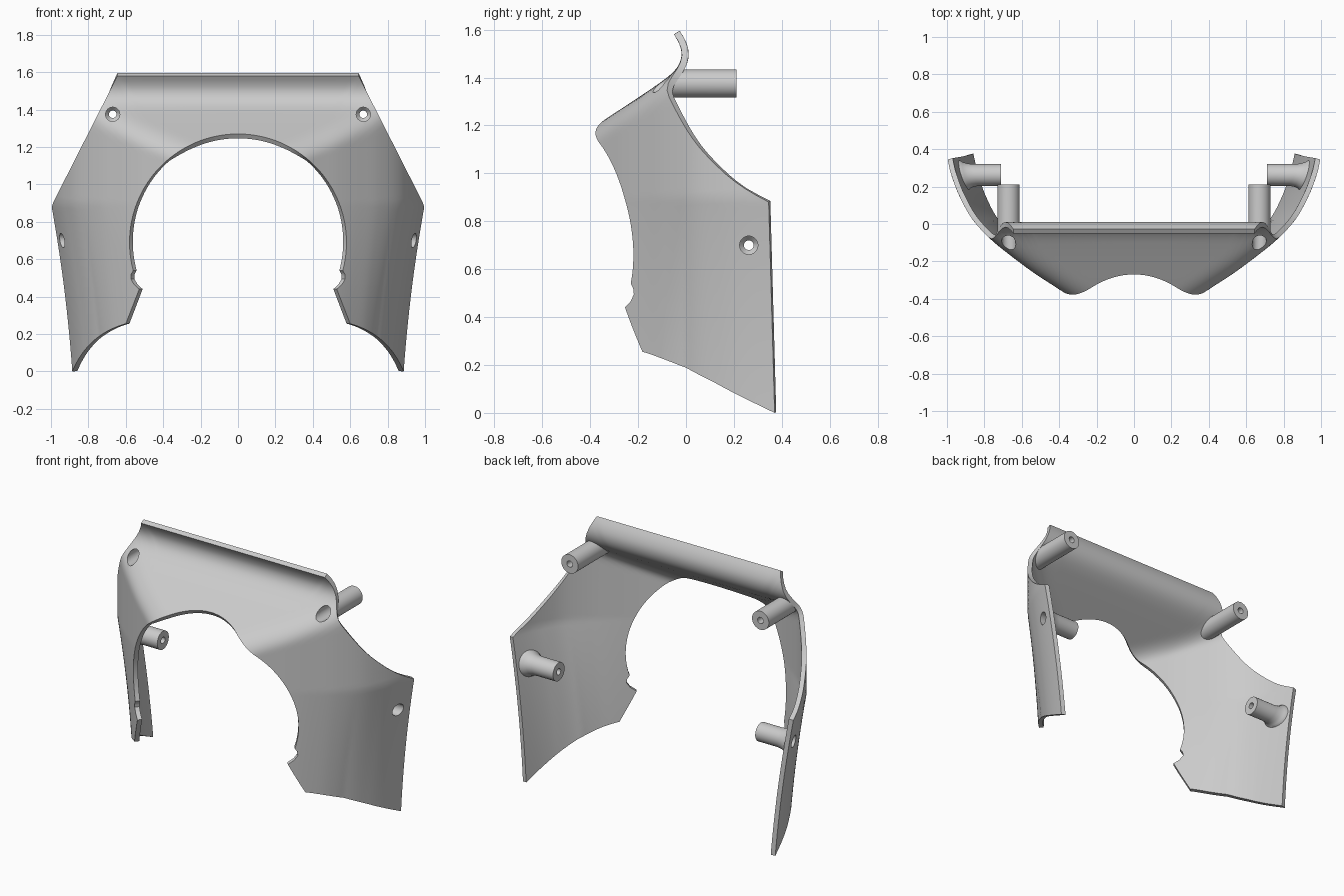
import bpy, bmesh, math

if "Cube" in bpy.data.objects:
    bpy.data.objects.remove(bpy.data.objects["Cube"])

THICK = 0.028
# side wall plan profile (y, x) and upper hood profile (z, y)
WALL = [(-.6, 0), (-.408, .31), (-.33, .43), (-.265, .53), (-.165, .665), (-.09, .757),
        (.017, .858), (.142, .93), (.23, .966), (.346, 1.0), (.48, 1.03)]
HOOD = [(-.2, -2.43), (1.2, -.375), (1.37, -.12), (1.40, -.078), (1.43, -.045), (1.46, -.025),
        (1.50, -.017), (1.54, -.027), (1.60, -.063)]


def curve(pts, t):
    """Smooth Hermite interpolation through the points."""
    n = len(pts)
    t = min(max(t, pts[0][0]), pts[-1][0])
    k = 0
    while k < n - 2 and t > pts[k + 1][0]:
        k += 1
    sec = lambda i: (pts[i + 1][1] - pts[i][1]) / (pts[i + 1][0] - pts[i][0])
    slope = lambda i: (sec(max(i - 1, 0)) + sec(min(i, n - 2))) / 2
    (t0, v0), (t1, v1) = pts[k], pts[k + 1]
    w = t1 - t0
    u = (t - t0) / w
    return (v0 * (2*u**3 - 3*u*u + 1) + v1 * (3*u*u - 2*u**3)
            + slope(k) * w * (u**3 - 2*u*u + u) + slope(k + 1) * w * (u**3 - u*u))


def wall_x(y, z):
    d = max(.9 - z, 0)
    w = min(max((y + .33) / .33, 0), 1)
    return curve(WALL, y) - (.19 * d - .063 * d * d) * w


def surf_y(x, z):
    x = abs(x)
    lo, hi = -.6, .48
    for _ in range(26):
        mid = (lo + hi) / 2
        if wall_x(mid, z) < x:
            lo = mid
        else:
            hi = mid
    a, b, k = lo, curve(HOOD, z), .12
    h = max(k - abs(a - b), 0) / k
    return max(a, b) + h * h * k / 4


def along(pts, n):
    """n points along a polyline, without the last one."""
    out = []
    for i in range(n):
        u = i / n * (len(pts) - 1)
        k = int(u)
        f = u - k
        out.append(tuple(p + (q - p) * f for p, q in zip(pts[k], pts[k + 1])))
    return out


def arc(a0, a1, n):
    return [(.58 * math.cos(math.radians(a0 + (a1 - a0) * i / n)),
             .69 + .58 * math.sin(math.radians(a0 + (a1 - a0) * i / n))) for i in range(n)]


def side_edge(z):
    return wall_x(.37 - .025 * z / .88, z), z


def finish(ob, cutter):
    m = ob.modifiers.new("holes", 'BOOLEAN')
    m.operation, m.solver, m.object = 'DIFFERENCE', 'EXACT', cutter
    bpy.context.view_layer.objects.active = ob
    for o in bpy.context.view_layer.objects:
        o.select_set(o == ob)
    for mod in list(ob.modifiers):
        bpy.ops.object.modifier_apply(modifier=mod.name)
    bpy.ops.object.shade_smooth_by_angle(angle=math.radians(35))


def to_object(bm, name):
    me = bpy.data.meshes.new(name)
    bm.to_mesh(me)
    bm.free()
    ob = bpy.data.objects.new(name, me)
    bpy.context.collection.objects.link(ob)
    return ob


def lathe(bm, rings, place, n=40):
    """Closed tube from rings of (radius, distance); place maps to space."""
    rows = [[bm.verts.new(place(r * math.cos(2 * math.pi * i / n),
                                r * math.sin(2 * math.pi * i / n), d)) for i in range(n)]
            for r, d in rings]
    faces = [bm.faces.new(rows[0]), bm.faces.new(rows[-1][::-1])]
    for p, q in zip(rows, rows[1:]):
        for i in range(n):
            j = (i + 1) % n
            faces.append(bm.faces.new((p[i], q[i], q[j], p[j])))
    bmesh.ops.recalc_face_normals(bm, faces=faces)


# shell outline: arch with notch inside, hood and side edges outside
NOTCH = [(.56, .54), (.571, .52), (.573, .495), (.556, .465), (.528, .44)]
nA, nB, nC, nD, nE = 18, 24, 16, 8, 12
inner = (arc(90, 52, nA) + arc(52, 15, nB) + arc(15, -15, nC)
         + along(NOTCH, nD) + along([NOTCH[-1], (.6, .255)], nE) + [(.6, .255)])
outer = (along([(0, 1.58), (.645, 1.58)], nA) + along([(.645, 1.58), (1.0, .88)], nB)
         + [side_edge(.88 - .35 * i / nC) for i in range(nC)]
         + [side_edge(.53 - .10 * i / nD) for i in range(nD)]
         + [side_edge(.43 - .43 * i / nE) for i in range(nE + 1)])
N, S = len(inner) - 1, 44
bulge_from = nA + nB

# shell sheet, both halves
bm = bmesh.new()
half = []
for i in range(N + 1):
    (xa, za), (xb, zb) = inner[i], outer[i]
    w = max(0, (i - bulge_from) / (N - bulge_from)) ** 2
    row = []
    for s in range(S + 1):
        u = s / S
        b = w * 4 * u * (1 - u)
        x, z = xa + (xb - xa) * u + .03 * b, za + (zb - za) * u + .036 * b
        row.append((x, surf_y(x, z), z))
    half.append(row)
grid = []
for i in range(-N, N + 1):
    sg = -1 if i < 0 else 1
    grid.append([bm.verts.new((sg * x, y, z)) for x, y, z in half[abs(i)]])
for p, q in zip(grid, grid[1:]):
    for s in range(S):
        bm.faces.new((p[s], q[s], q[s + 1], p[s + 1]))
shell = to_object(bm, "shell")
sol = shell.modifiers.new("thickness", 'SOLIDIFY')
sol.thickness, sol.offset = THICK, -1

# stepped screw-hole cutters
bm = bmesh.new()
for sg in (-1, 1):
    lathe(bm, [(.038, -.3), (.038, .06), (.02, .08), (.02, .3)],
          lambda a, b, d: (sg * .67 + a, d, 1.375 + b))
    lathe(bm, [(.038, 1.1), (.038, .83), (.02, .81), (.02, .6)],
          lambda a, b, d: (sg * d, .262 + a, .70 + b))
cutter = to_object(bm, "hole_cutter")
cutter.hide_render = True

# screw bosses, their bases following the shell
parts = [shell]
for sg, side in ((-1, "left"), (1, "right")):
    def top_place(a, b, d):
        x, z = sg * .67 + a, 1.375 + b
        return x, (d if d > .2 else surf_y(x, z) + d), z

    def side_place(a, b, d):
        y, z = .262 + a, .70 + b
        return sg * (d if d > .5 else wall_x(y, z) - d), y, z

    bm = bmesh.new()
    lathe(bm, [(.06, .014), (.059, .05), (.059, .21)], top_place)
    parts.append(to_object(bm, "upper_boss_" + side))
    bm = bmesh.new()
    lathe(bm, [(.08, .015), (.079, .03), (.069, .045), (.062, .065), (.058, .095), (.058, .71)],
          side_place)
    parts.append(to_object(bm, "side_boss_" + side))

for ob in parts:
    finish(ob, cutter)
bpy.data.objects.remove(cutter)
